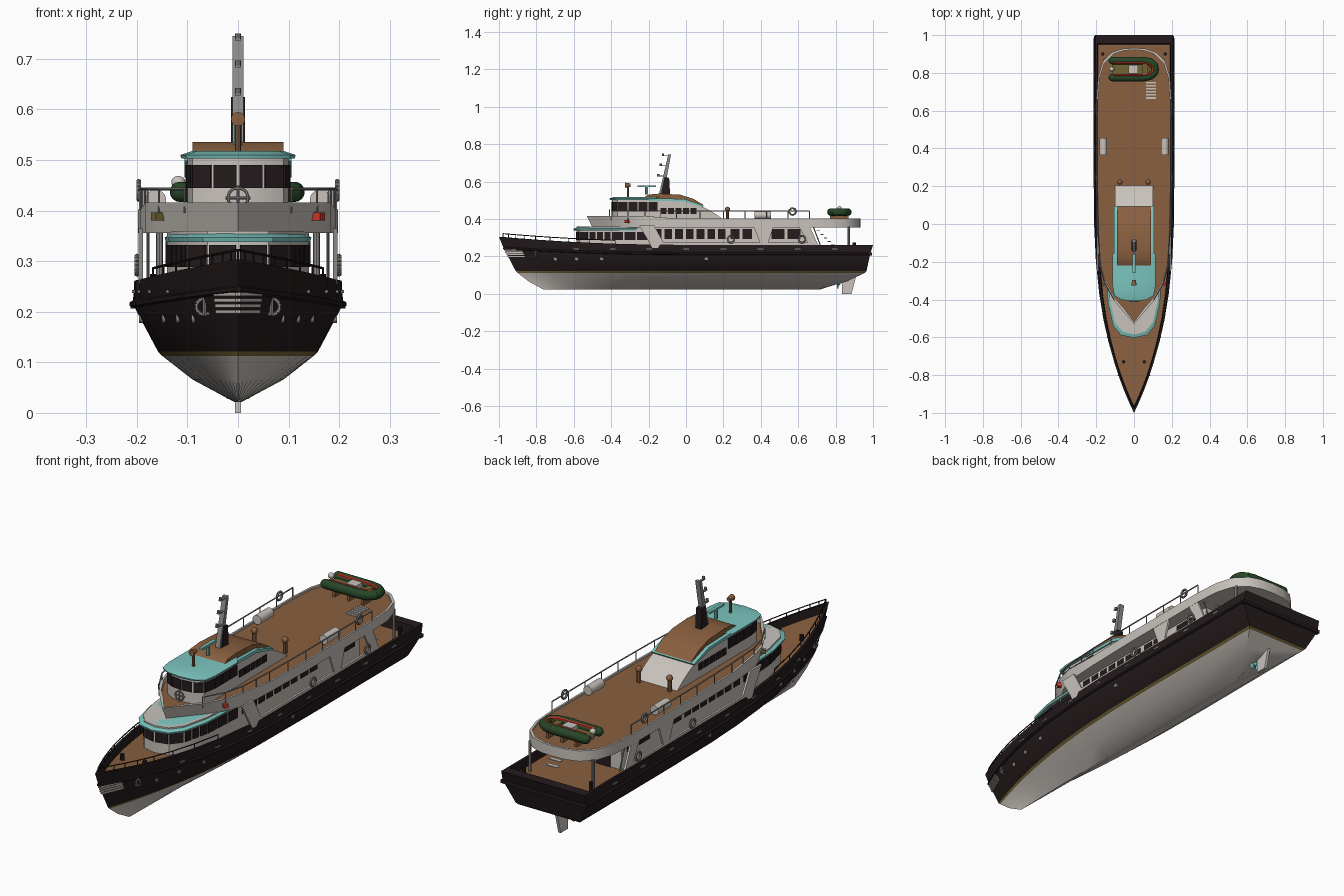
import bpy, bmesh, math
from mathutils import Vector as V, Matrix as M

if "Cube" in bpy.data.objects:
    bpy.data.objects.remove(bpy.data.objects["Cube"])

def material(name, c):
    m = bpy.data.materials.new(name)
    m.diffuse_color = (*c, 1)
    m.use_nodes = True
    m.node_tree.nodes["Principled BSDF"].inputs["Base Color"].default_value = m.diffuse_color
    return m

DARK = material("dark_hull", (.018, .011, .012))
WHITE = material("warm_white", (.58, .54, .50))
TEAL = material("teal_roof", (.20, .56, .52))
WOOD = material("wood_deck", (.25, .115, .05))
GREEN = material("dark_green", (.02, .06, .02))
RED = material("red", (.6, .04, .02))
OLIVE = material("olive_stripe", (.17, .125, .035))
GREY = material("metal_grey", (.27, .26, .25))

def finish(name, bm, *mats):
    bmesh.ops.remove_doubles(bm, verts=bm.verts, dist=1e-5)
    bmesh.ops.recalc_face_normals(bm, faces=bm.faces)
    me = bpy.data.meshes.new(name)
    bm.to_mesh(me)
    bm.free()
    for m in mats:
        me.materials.append(m)
    me.shade_smooth()
    me.set_sharp_from_angle(angle=math.radians(32))
    ob = bpy.data.objects.new(name, me)
    bpy.context.collection.objects.link(ob)
    return ob

def box(bm, c, size, rot=0):
    bmesh.ops.create_cube(bm, size=1, matrix=M.Translation(c) @ M.Rotation(rot, 4, 'Z') @ M.Diagonal((*size, 1)))

def rod(bm, p, q, r, r2=None, seg=8):
    p, q = V(p), V(q)
    mat = M.Translation((p + q) / 2) @ (q - p).to_track_quat('Z', 'Y').to_matrix().to_4x4()
    bmesh.ops.create_cone(bm, cap_ends=True, segments=seg, radius1=r, radius2=r if r2 is None else r2,
                          depth=(q - p).length, matrix=mat)

def ball(bm, c, r, s=(1, 1, 1)):
    bmesh.ops.create_uvsphere(bm, u_segments=12, v_segments=8, radius=r, matrix=M.Translation(c) @ M.Diagonal((*s, 1)))

def path(bm, pts, r, seg=6):
    for p, q in zip(pts, pts[1:]):
        rod(bm, p, q, r, seg=seg)

def hoop(bm, c, R, r, axis='X'):
    u, w = (V((0, 1, 0)), V((0, 0, 1))) if axis == 'X' else (V((1, 0, 0)), V((0, 0, 1)))
    path(bm, [V(c) + R * (u * math.cos(a * math.pi / 8) + w * math.sin(a * math.pi / 8)) for a in range(17)], r)

def loft(name, rings, bands, mats):
    """Skin mirrored half outlines; bands = material per layer, then bottom cap, top cap."""
    bm = bmesh.new()
    n = len(rings[0]) - 1
    vs = [[bm.verts.new(p) for p in r] + [bm.verts.new((-x, y, z)) for x, y, z in r[:0:-1]] for r in rings]
    k = 2 * n + 1
    for a, b, m in zip(vs, vs[1:], bands):
        for i in range(k):
            bm.faces.new((a[i], a[(i + 1) % k], b[(i + 1) % k], b[i])).material_index = m
    for loop, m in ((vs[0], bands[-2]), (vs[-1], bands[-1])):
        bm.faces.new((loop[0], loop[1], loop[k - 1])).material_index = m
        for i in range(1, n):
            bm.faces.new((loop[i], loop[i + 1], loop[k - i - 1], loop[k - i])).material_index = m
    return finish(name, bm, *mats)

def prism(bm, yz, x0, x1):
    a = [bm.verts.new((x0, y, z)) for y, z in yz]
    b = [bm.verts.new((x1, y, z)) for y, z in yz]
    bm.faces.new(a)
    bm.faces.new(b[::-1])
    for i in range(len(a)):
        j = (i + 1) % len(a)
        bm.faces.new((a[i], b[i], b[j], a[j]))

def at(half, z, grow=0, dy=0):
    return [(max(0, x + grow) if x else 0, y + dy, z) for x, y in half]

def panes(bm, p, q, z0, z1, n, gap=.008):
    p, q = V(p), V(q)
    d, ln = (q - p) / n, (q - p).length / n
    for i in range(n):
        c = p + d * (i + .5)
        for s in (1, -1):
            box(bm, (s * c.x, c.y, (z0 + z1) / 2), (ln - gap, .007, z1 - z0), s * math.atan2(d.y, d.x))

# Hull: levels of (half breadth, z, sheer, bow y, stern y, bow fullness)
T = [0, .015, .035, .06, .09, .13, .18, .24, .31, .4, .5, .65, .82, 1]
LEV = [(.008, .022, 0, -.76, .70, 2.6), (.09, .066, 0, -.84, .86, 2.5), (.149, .112, 0, -.90, .955, 2.6),
       (.158, .121, 0, -.91, .965, 2.7), (.208, .215, .03, -.975, .985, 3.0), (.205, .262, .042, -1, 1, 3.1),
       (.194, .262, .042, -.978, .955, 3.1), (.191, .225, .042, -.965, .95, 3.1)]

def hull_at(L, t):
    h, z, sh, y0, y1, e = L
    return V((h * (1 - (1 - min(1, t / .65)) ** e), y0 + t * (y1 - y0), z + sh * max(0, 1 - 2 * t) ** 2))

def side_at(t, z):
    pts = [hull_at(L, t) for L in LEV[3:6]]
    a, b = (pts[0], pts[1]) if z < pts[1].z else (pts[1], pts[2])
    return a.lerp(b, (z - a.z) / (b.z - a.z))

loft("hull", [[tuple(hull_at(L, t)) for t in T] for L in LEV], [1, 1, 2, 0, 0, 0, 0, 1, 3], (DARK, WHITE, OLIVE, WOOD))
bm = bmesh.new()
for s in (1, -1):
    path(bm, [V((s * p.x, p.y, p.z)) for p in (hull_at(LEV[4], t) for t in T)], .007)
box(bm, (0, .985, .213), (.425, .02, .014))
finish("rub_rail", bm, DARK)

# Bow bars, anchors, portholes and scuppers
bm = bmesh.new()
for i in range(4):
    z = .2 + i * .0115
    for s in (1, -1):
        p, q = (V((s * v.x, v.y, z)) for v in (side_at(0, z), side_at(.05, z)))
        d = q - p
        box(bm, (p + q) / 2 + V((s * .002, -.002, 0)), (d.length, .006, .007), math.atan2(d.y, d.x))
finish("bow_bars", bm, WHITE)
bm = bmesh.new()
for s in (1, -1):
    p = side_at(.085, .21)
    c = V((s * p.x, p.y, .21))
    hoop(bm, c + V((0, -.006, 0)), .016, .004, 'Y')
    rod(bm, c + V((0, -.01, -.015)), c + V((0, -.01, .022)), .004)
    for t in (.13, .19, .26, .55):
        p = side_at(t, .187)
        rod(bm, (s * (p.x - .004), p.y, .187), (s * (p.x + .003), p.y, .187), .009, seg=12)
    for t in (.2, .3, .4, .5, .6, .7, .8, .9):
        p = side_at(t, .24)
        box(bm, (s * p.x, p.y, .24), (.006, .03, .006))
finish("anchors_and_portholes", bm, GREY)

# Bow rail and bollards
bm = bmesh.new()
for s in (1, -1):
    top = [hull_at(LEV[6], t) for t in T[:9]]
    path(bm, [(s * p.x, p.y, p.z + .018) for p in top], .0025)
    for p in top:
        rod(bm, (s * p.x, p.y, p.z - .005), (s * p.x, p.y, p.z + .018), .002)
    for y, x in ((-.73, .055), (.9, .165)):
        rod(bm, (s * x, y, .21), (s * x, y, .275), .009)
finish("bow_rail_and_bollards", bm, DARK)

# Underwater gear
bm = bmesh.new()
prism(bm, [(.35, .024), (.72, .024), (.80, .05), (.80, .065), (.72, .10), (.5, .07)], -.009, .009)
prism(bm, [(.835, 0), (.885, 0), (.915, .115), (.83, .115)], -.006, .006)
finish("skeg_and_rudder", bm, WHITE)
bm = bmesh.new()
rod(bm, (0, .7, .055), (0, .825, .055), .006)
ball(bm, (0, .815, .055), .011)
for i in range(4):
    a = math.pi / 4 + i * math.pi / 2
    d = V((math.cos(a), 0, math.sin(a)))
    ball(bm, V((0, .812, .055)) + d * .022, .016, (.8, .25, .8))
finish("propeller", bm, TEAL)

# Main deckhouse with forward lounge
LOW = [(0, -.585), (.06, -.57), (.1, -.52), (.128, -.40), (.14, -.2), (.14, .65)]
loft("main_house", [at(LOW, .215), at(LOW, .36)], [0, 0, 0], (WHITE,))
roof = LOW[:4] + [(.135, -.25)]
loft("lounge_roof", [at(roof, .338, .008, -.015), at(roof, .347, .01, -.018), at(roof, .36, -.012, .015)], [0] * 4, (TEAL,))
bm = bmesh.new()
for a, b, n in zip(LOW, LOW[1:], (1, 1, 3, 3)):
    panes(bm, (*a, 0), (*b, 0), .288, .332, n)
panes(bm, (.14, -.18, 0), (.14, .22, 0), .292, .347, 7, .016)
panes(bm, (.14, .23, 0), (.14, .36, 0), .292, .347, 2, .016)
panes(bm, (.14, .45, 0), (.14, .62, 0), .292, .347, 2, .016)
box(bm, (-.05, .65, .285), (.07, .007, .12))
finish("lower_windows", bm, DARK)

# Open side screens along the walkways
bm = bmesh.new()
for s in (1, -1):
    for poly in ([(-.25, .365), (-.17, .365), (-.12, .274), (-.12, .245), (-.18, .245)],
                 [(-.12, .245), (-.12, .274), (.70, .274), (.72, .245)],
                 [(.36, .365), (.47, .365), (.44, .274), (.395, .274)],
                 [(.60, .365), (.66, .365), (.70, .274), (.65, .274)]):
        prism(bm, poly, s * .188, s * .197)
finish("side_screens", bm, WHITE)

# Upper deck slab with raised pointed front bulwark
UP = [(0, -.53), (.055, -.465), (.11, -.40), (.16, -.31), (.183, -.22), (.193, -.05), (.198, .2), (.198, .66),
      (.19, .78), (.165, .86), (.115, .91), (.06, .928), (0, .932)]
lip = [(x, y, .416 if y < -.2 else .402) for x, y in UP]
inner = [(max(0, x - .008), y * .985 + .004, z) for x, y, z in lip]
under = [(x, y + (.03 if y < -.3 else 0), .356) for x, y in UP]
loft("upper_deck", [under, lip, inner, [(x, y, .394) for x, y, z in inner]], [0, 0, 0, 0, 1], (WHITE, WOOD))

# Upper deck railing, aft posts, stairs
bm = bmesh.new()
for s in (1, -1):
    pts = [(s * (x - .004), y) for x, y in UP[2:8]]
    path(bm, [(x, y, .443) for x, y in pts], .003)
    for (x0, y0), (x1, y1) in zip(pts, pts[1:]):
        n = max(1, round((y1 - y0) / .11))
        for i in range(n + 1):
            x, y = x0 + (x1 - x0) * i / n, y0 + (y1 - y0) * i / n
            rod(bm, (x, y, .395), (x, y, .443), .0022, seg=6)
    rod(bm, (s * .155, .87, .22), (s * .155, .87, .36), .007)
    rod(bm, (s * .178, .72, .255), (s * .178, .68, .36), .003)
finish("railings_and_posts", bm, GREY)
bm = bmesh.new()
for i in range(8):
    box(bm, (.09, .67 + i * .019, .375 - i * .019), (.055, .018, .004))
for i in range(6):
    box(bm, (.09, .668 + i * .016, .397), (.052, .01, .004))
finish("stairs", bm, WHITE)

# Wheelhouse
WH = [(0, -.395), (.05, -.388), (.09, -.365), (.1, -.31), (.1, -.15)]
loft("wheelhouse", [at(WH, .39), at(WH, .506)], [0, 0, 0], (WHITE,))
loft("wheelhouse_roof", [at(WH, .503, .012, -.012), at(WH, .510, .014, -.014), at(WH, .518, -.01, .012)], [0] * 4, (TEAL,))
bm = bmesh.new()
for a, b, n in zip(WH, WH[1:], (1, 1, 1, 3)):
    panes(bm, (*a, 0), (*b, 0), .445, .49, n, .005)
panes(bm, (.1, -.14, 0), (.1, .06, 0), .428, .458, 5)
finish("upper_windows", bm, DARK)

# Aft cabin: white body, teal edge, wooden cap
bm = bmesh.new()
prism(bm, [(-.2, .39), (-.2, .505), (-.02, .5), (.06, .478), (.12, .45), (.17, .42), (.21, .39)], -.1, .1)
finish("aft_cabin", bm, WHITE)
bm = bmesh.new()
prism(bm, [(-.2, .498), (-.2, .512), (-.01, .507), (.095, .472), (.09, .465), (-.02, .494)], -.106, .106)
finish("cabin_trim", bm, TEAL)
bm = bmesh.new()
prism(bm, [(-.23, .512), (-.20, .531), (-.14, .536), (-.03, .53), (.04, .508), (.092, .476), (.08, .47), (-.02, .50)], -.09, .09)
finish("cabin_cap", bm, WOOD)

# Mast with light brackets, radar, horn, vents
bm = bmesh.new()
prism(bm, [(-.145, .53), (-.12, .53), (-.08, .745), (-.095, .745)], -.011, .011)
for z in (.63, .685, .738):
    y = -.145 + (z - .53) * .23
    box(bm, (0, y - .012, z), (.012, .04, .004))
    rod(bm, (0, y - .026, z), (0, y - .026, z + .012), .006)
finish("mast", bm, GREY)
bm = bmesh.new()
prism(bm, [(-.135, .53), (-.085, .53), (-.09, .62), (-.115, .625)], -.014, .014)
finish("mast_base", bm, DARK)
bm = bmesh.new()
box(bm, (0, -.21, .575), (.014, .10, .009))
rod(bm, (0, -.21, .53), (0, -.21, .572), .008)
finish("radar", bm, TEAL)
bm = bmesh.new()
rod(bm, (0, -.31, .515), (0, -.31, .57), .006)
rod(bm, (0, -.325, .581), (0, -.297, .581), .014, .009, 12)
for s in (1, -1):
    rod(bm, (s * .075, .222, .39), (s * .075, .222, .445), .009)
    ball(bm, (s * .075, .222, .452), .014)
finish("searchlight_and_vents", bm, WOOD)

# Life rafts, lifebuoys, front ring
bm = bmesh.new()
for s in (1, -1):
    rod(bm, (s * .163, .365, .421), (s * .163, .455, .421), .021, seg=14)
finish("life_rafts", bm, WHITE)
bm = bmesh.new()
for s in (1, -1):
    for x, y, z in ((.2, .24, .292), (.2, .62, .292), (.196, .57, .44)):
        hoop(bm, (s * x, y, z), .018, .005)
hoop(bm, (0, -.41, .425), .02, .003, 'Y')
rod(bm, (-.025, -.41, .425), (.025, -.41, .425), .003)
rod(bm, (0, -.41, .40), (0, -.41, .45), .003)
finish("lifebuoys", bm, GREY)

# Navigation lights
for s, m, n in ((1, RED, "port_light"), (-1, OLIVE, "starboard_light")):
    bm = bmesh.new()
    box(bm, (s * .158, -.315, .388), (.018, .022, .016), s * 1.0)
    finish(n, bm, m)

# Dinghy on cradle
U = [(-.115, .045), (.05, .045), (.085, .038), (.108, .02), (.112, 0)]
U += [(x, -y) for x, y in U[-2::-1]]
bm = bmesh.new()
path(bm, [(x, .82 + y, .437) for x, y in U], .02, 12)
for x, y in U:
    ball(bm, (x, .82 + y, .437), .02)
finish("dinghy_tube", bm, GREEN)
bm = bmesh.new()
path(bm, [(x * .93, .82 + y * .72, .451) for x, y in U], .006)
finish("dinghy_stripe", bm, RED)
bm = bmesh.new()
box(bm, (-.015, .82, .43), (.2, .07, .012))
box(bm, (.06, .82, .44), (.03, .06, .012))
finish("dinghy_floor", bm, OLIVE)
bm = bmesh.new()
box(bm, (-.005, .82, .443), (.05, .045, .022))
rod(bm, (-.115, .82, .42), (-.115, .82, .452), .007)
ball(bm, (-.118, .82, .456), .014, (1, .9, .9))
finish("dinghy_engine_and_seat", bm, WHITE)
bm = bmesh.new()
for x in (-.07, 0, .07):
    box(bm, (x, .82, .407), (.012, .1, .03))
finish("dinghy_cradle", bm, WOOD)
